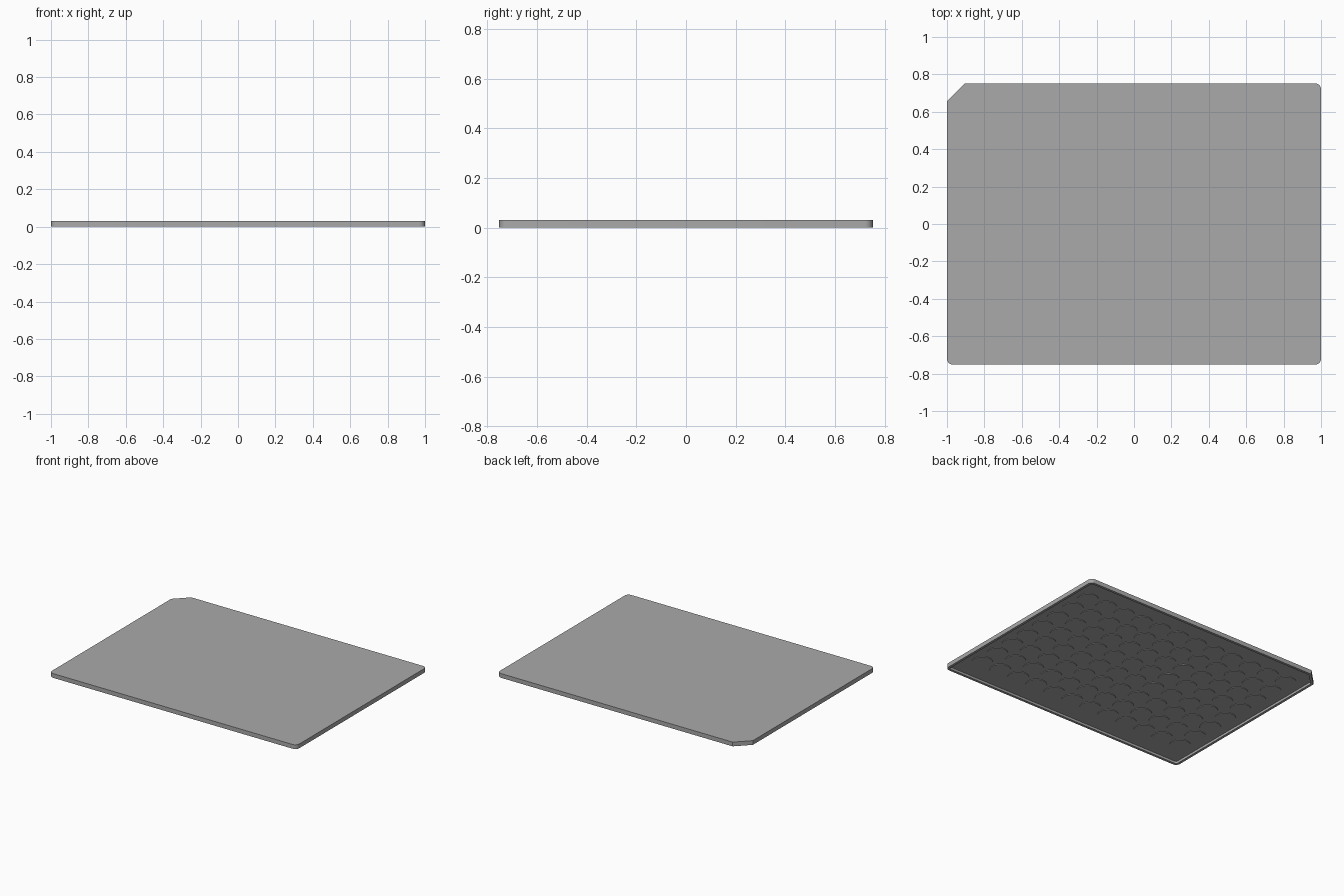
import bpy, bmesh, math

if "Cube" in bpy.data.objects:
    bpy.data.objects.remove(bpy.data.objects["Cube"])

HX, HY, H = 1.0, 0.752, 0.031      # half sizes and height
CEIL, WALL = 0.017, 0.018          # underside level and rim thickness
CUT, R = 0.096, 0.032              # cut corner and corner radius
PITCH, RING_R = 0.1555, 0.07       # spacing and radius of the well caps

mat = bpy.data.materials.new("grey plastic")
mat.diffuse_color = (0.40, 0.40, 0.40, 1)
mat.use_nodes = True
mat.node_tree.nodes["Principled BSDF"].inputs["Base Color"].default_value = mat.diffuse_color


def outline(inset):
    """Rounded rectangle with one cut corner, counter-clockwise."""
    hx, hy, r = HX - inset, HY - inset, R - inset
    pts = []
    for sx, sy, start in ((1, 1, 0), (-1, -1, 180), (1, -1, 270)):
        if sx < 0:  # cut corner comes between the two right and left arcs
            c = CUT - inset * (2 - math.sqrt(2))
            pts += [(-hx + c, hy), (-hx, hy - c)]
        for i in range(9):
            a = math.radians(start + i * 90 / 8)
            pts.append((sx * (hx - r) + r * math.cos(a),
                        sy * (hy - r) + r * math.sin(a)))
    return pts


def finish(bm, name):
    bmesh.ops.recalc_face_normals(bm, faces=bm.faces)
    me = bpy.data.meshes.new(name)
    bm.to_mesh(me)
    bm.free()
    ob = bpy.data.objects.new(name, me)
    bpy.context.collection.objects.link(ob)
    me.materials.append(mat)
    bpy.context.view_layer.objects.active = ob
    ob.select_set(True)
    bpy.ops.object.shade_smooth_by_angle(angle=math.radians(30))
    ob.select_set(False)
    return ob


# Lid: top plate with hanging rim, one closed shell
bm = bmesh.new()
loops = [[bm.verts.new((x, y, z)) for x, y in outline(inset)]
         for inset, z in ((0, H), (0, 0), (WALL, 0), (WALL, CEIL))]
bm.faces.new(loops[0])
bm.faces.new(loops[-1])
n = len(loops[0])
for a, b in zip(loops, loops[1:]):
    for i in range(n):
        j = (i + 1) % n
        bm.faces.new((a[i], b[i], b[j], a[j]))
finish(bm, "lid_with_rim")

# Well caps: 12 x 8 shallow round pads on the underside
bm = bmesh.new()
for i in range(12):
    for j in range(8):
        x, y = (i - 5.5) * PITCH, (j - 3.5) * PITCH
        rings = [[bm.verts.new((x + RING_R * math.cos(k * math.tau / 32),
                                y + RING_R * math.sin(k * math.tau / 32), z))
                  for k in range(32)] for z in (CEIL + 0.001, CEIL - 0.004)]
        bm.faces.new(rings[0])
        bm.faces.new(rings[1])
        for k in range(32):
            m = (k + 1) % 32
            bm.faces.new((rings[0][k], rings[0][m], rings[1][m], rings[1][k]))
finish(bm, "well_caps")
